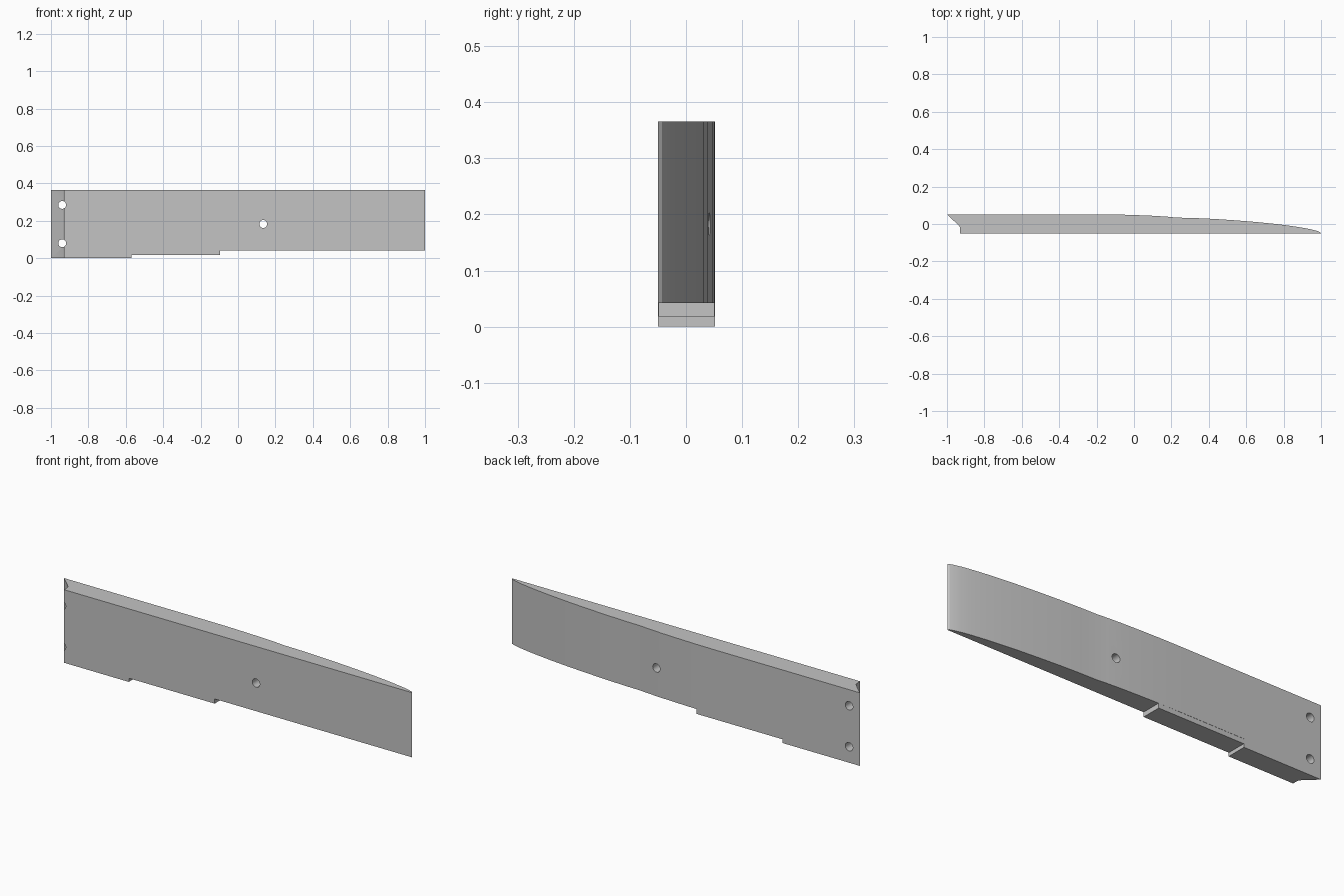
import bpy, bmesh
from mathutils import Matrix

if "Cube" in bpy.data.objects:
    bpy.data.objects.remove(bpy.data.objects["Cube"], do_unlink=True)

TOP, STEP, TONGUE = 0.366, 0.042, 0.018
FRONT, BACK = -0.05, 0.052

grey = bpy.data.materials.new("plain grey")
grey.use_nodes = True
colour = (0.55, 0.55, 0.55, 1)
grey.diffuse_color = colour
grey.node_tree.nodes["Principled BSDF"].inputs["Base Color"].default_value = colour


def make_object(name, bm):
    bmesh.ops.recalc_face_normals(bm, faces=bm.faces)
    mesh = bpy.data.meshes.new(name)
    bm.to_mesh(mesh)
    bm.free()
    mesh.materials.append(grey)
    obj = bpy.data.objects.new(name, mesh)
    bpy.context.collection.objects.link(obj)
    return obj


def box(name, low, high):
    bm = bmesh.new()
    bmesh.ops.create_cube(bm, size=1)
    for v in bm.verts:
        v.co = [(a + b) / 2 + c * (b - a) for a, b, c in zip(low, high, v.co)]
    return make_object(name, bm)


def cut(obj, cutter):
    mod = obj.modifiers.new("cut", "BOOLEAN")
    mod.operation = "DIFFERENCE"
    mod.solver = "EXACT"
    mod.object = cutter
    bpy.context.view_layer.objects.active = obj
    bpy.ops.object.modifier_apply(modifier=mod.name)
    bpy.data.objects.remove(cutter, do_unlink=True)


# Main blade: plan outline with a curved back and a hooked left end
outline = [
    (-1, BACK), (-0.934, -0.011), (-0.93, -0.02), (-0.93, FRONT), (1, FRONT),
    (0.994, -0.043), (0.975, -0.036), (0.94, -0.027), (0.89, -0.018),
    (0.83, -0.009), (0.75, 0.001), (0.65, 0.011), (0.55, 0.019),
    (0.43, 0.027), (0.32, 0.032), (0.23, 0.034), (0.18, 0.039),
    (0.1, 0.044), (0, 0.048), (-0.1, 0.051), (-0.22, BACK),
]
bm = bmesh.new()
base = bm.faces.new([bm.verts.new((x, y, 0)) for x, y in outline])
lifted = bmesh.ops.extrude_face_region(bm, geom=[base])["geom"]
bmesh.ops.translate(bm, vec=(0, 0, TOP),
                    verts=[g for g in lifted if isinstance(g, bmesh.types.BMVert)])
blade = make_object("blade", bm)

# Underside step, leaving the deeper heel at the left
cut(blade, box("step_cutter", (-0.57, -1, -1), (2, 1, STEP)))

# Through holes
for x, z in [(-0.94, 0.285), (-0.94, 0.08), (0.135, 0.183)]:
    bm = bmesh.new()
    bmesh.ops.create_cone(bm, cap_ends=True, segments=24, radius1=0.021,
                          radius2=0.021, depth=1,
                          matrix=Matrix.Translation((x, 0, z)) @ Matrix.Rotation(1.5708, 4, "X"))
    cut(blade, make_object("hole_cutter", bm))

# Thin tongue under the middle
tongue = box("tongue", (-0.572, FRONT + 0.001, TONGUE), (-0.095, BACK - 0.001, STEP + 0.001))

bpy.ops.object.select_all(action="DESELECT")
blade.select_set(True)
bpy.context.view_layer.objects.active = blade
bpy.ops.object.shade_smooth_by_angle(angle=0.5)
